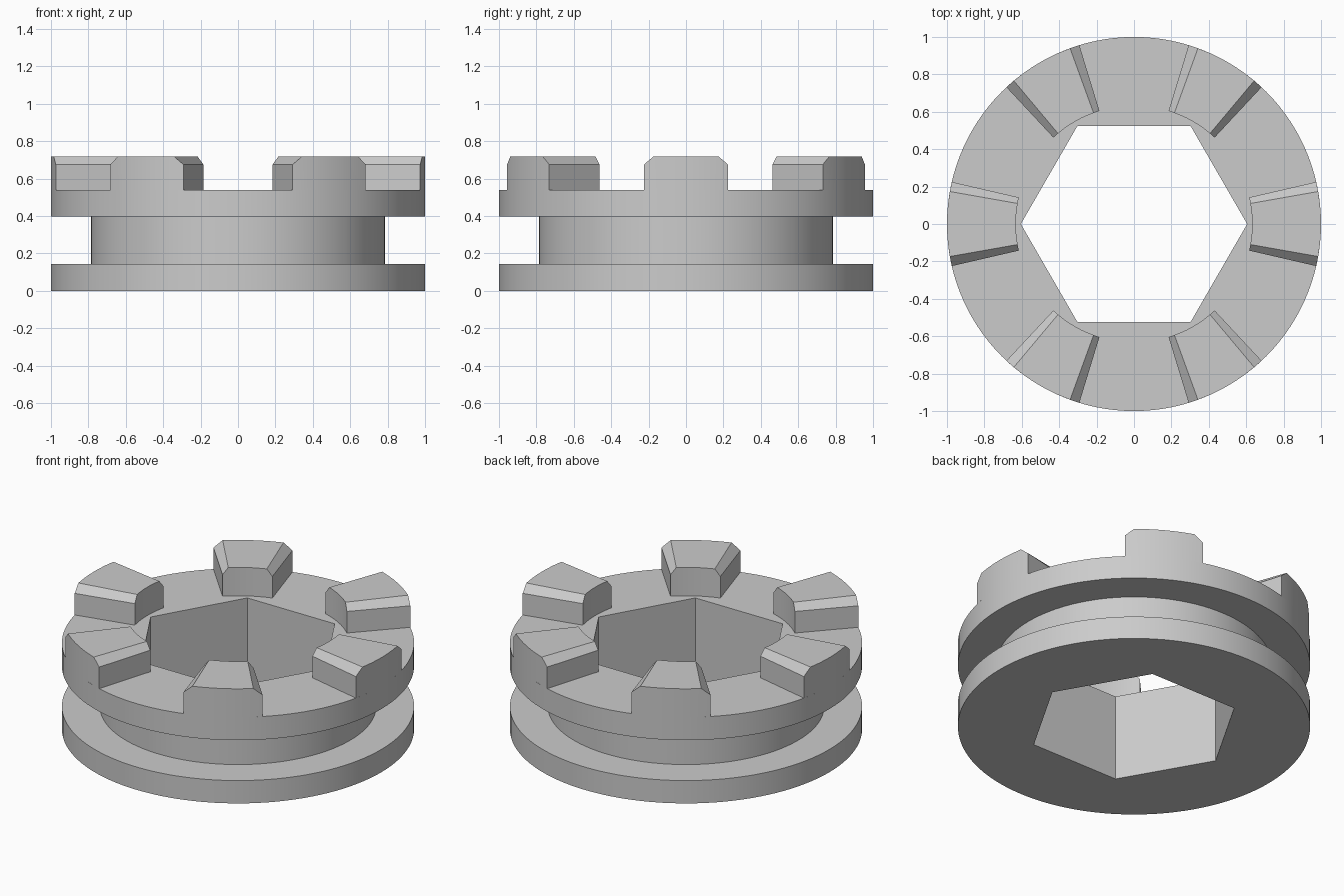
import bpy, bmesh
from math import radians, cos, sin, pi

cube = bpy.data.objects.get("Cube")
if cube:
    bpy.data.objects.remove(cube, do_unlink=True)

steel = bpy.data.materials.new("grey steel")
steel.use_nodes = True
color = (0.6, 0.6, 0.6, 1)
steel.diffuse_color = color
steel.node_tree.nodes["Principled BSDF"].inputs["Base Color"].default_value = color

OUTER, GROOVE, TOOTH_INNER, HEX_FLAT = 1.0, 0.785, 0.632, 0.524
SEGMENTS = 120


def point(bm, r, a, z):
    return bm.verts.new((r * cos(a), r * sin(a), z))


def finish(bm, name):
    bmesh.ops.recalc_face_normals(bm, faces=bm.faces)
    mesh = bpy.data.meshes.new(name)
    bm.to_mesh(mesh)
    bm.free()
    mesh.materials.append(steel)
    obj = bpy.data.objects.new(name, mesh)
    bpy.context.collection.objects.link(obj)
    bpy.ops.object.select_all(action="DESELECT")
    obj.select_set(True)
    bpy.context.view_layer.objects.active = obj
    bpy.ops.object.shade_smooth_by_angle(angle=radians(25))
    return obj


# Grooved body: turned profile whose bore follows a hexagon
def hex_radius(a):
    return HEX_FLAT / cos(a % (pi / 3) - pi / 6)


profile = [(OUTER, 0), (OUTER, 0.143), (GROOVE, 0.143),
           (GROOVE, 0.396), (OUTER, 0.396), (OUTER, 0.54)]
bm = bmesh.new()
columns = []
for i in range(SEGMENTS):
    a = 2 * pi * i / SEGMENTS
    # offset keeps corner angles clear of rounding in the modulo
    bore = hex_radius(a + 1e-9)
    ring = profile + [(bore, 0.54), (bore, 0)]
    columns.append([point(bm, r, a, z) for r, z in ring])
for i, col in enumerate(columns):
    nxt = columns[(i + 1) % SEGMENTS]
    for j in range(len(col)):
        k = (j + 1) % len(col)
        bm.faces.new((col[j], nxt[j], nxt[k], col[k]))
finish(bm, "grooved_body")


# Six chamfered coupling teeth, standing on the body's top face
def tooth(index):
    bm = bmesh.new()
    cols = []
    for deg in (-13, -10, -6, -3, 0, 3, 6, 10, 13):
        a = radians(deg + 60 * index)
        top = 0.675 if abs(deg) == 13 else 0.718
        section = [(TOOTH_INNER, 0.54), (TOOTH_INNER, top), (OUTER, top), (OUTER, 0.54)]
        cols.append([point(bm, r, a, z) for r, z in section])
    for c, n in zip(cols, cols[1:]):
        for j in range(3):
            bm.faces.new((c[j], n[j], n[j + 1], c[j + 1]))
    bm.faces.new(cols[0])
    bm.faces.new(cols[-1])
    # Open underside: orient faces outward explicitly through a temporary cap
    cap = bm.faces.new([c[0] for c in cols] + [c[3] for c in reversed(cols)])
    bmesh.ops.recalc_face_normals(bm, faces=bm.faces)
    bmesh.ops.delete(bm, geom=[cap], context="FACES_ONLY")
    finish(bm, f"coupling_tooth_{index + 1}")


for i in range(6):
    tooth(i)
